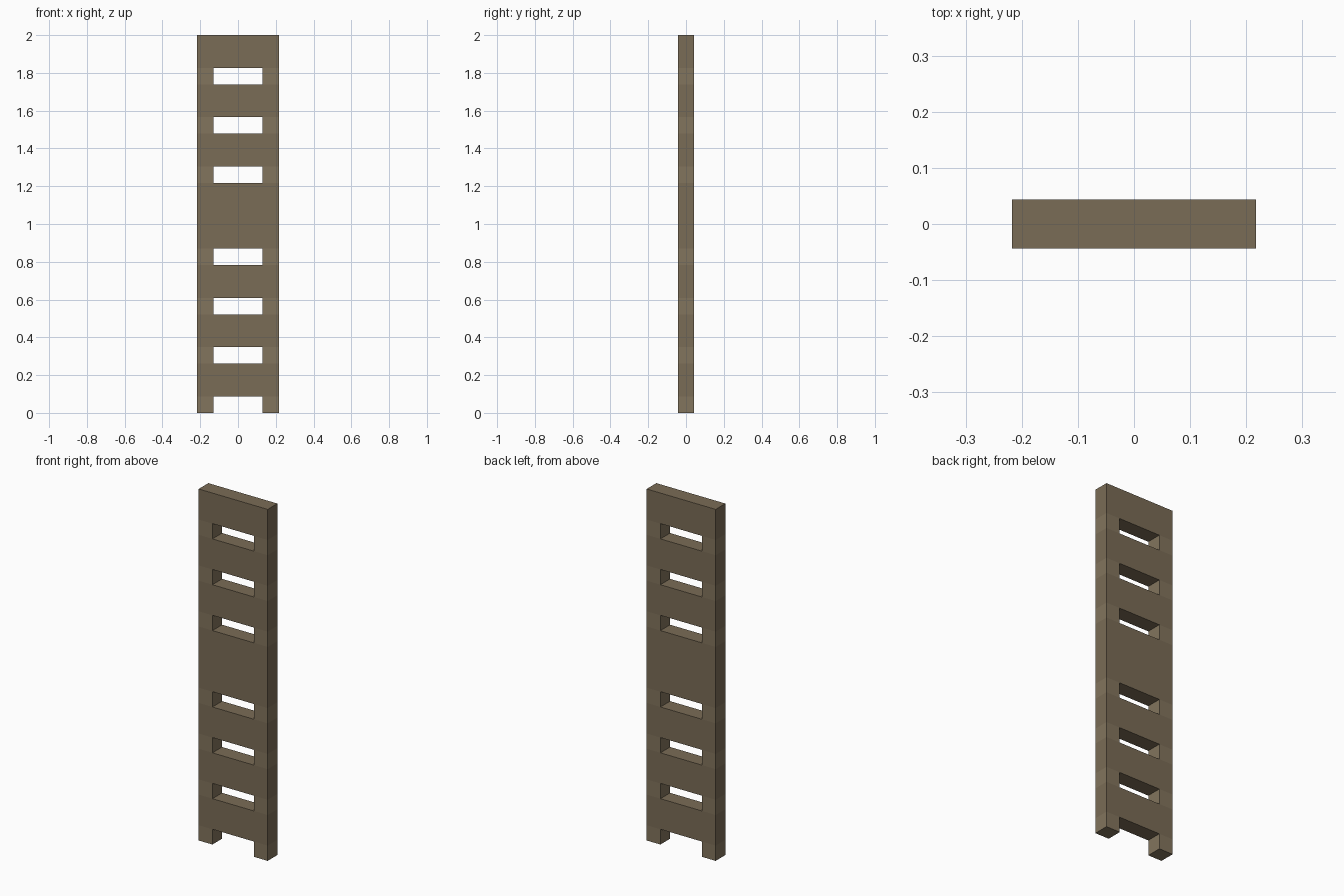
import bpy, bmesh, math
from mathutils import Matrix, Vector

if "Cube" in bpy.data.objects:
    bpy.data.objects.remove(bpy.data.objects["Cube"])

U = 2 / 23                      # block size: 5 wide, 1 deep, 23 tall
SLOTS = {0, 3, 6, 9, 14, 17, 20}  # rows with a three-block opening


def material(name, color):
    m = bpy.data.materials.new(name)
    m.diffuse_color = (*color, 1)
    m.use_nodes = True
    m.node_tree.nodes["Principled BSDF"].inputs["Base Color"].default_value = m.diffuse_color
    return m


# Front sheet of square cells, with the openings removed
bm = bmesh.new()
for row in range(23):
    for col in range(5):
        if row in SLOTS and 1 <= col <= 3:
            continue
        x, z = (col - 2.5) * U, row * U
        corners = [(x, z), (x + U, z), (x + U, z + U), (x, z + U)]
        bm.faces.new([bm.verts.new((a, -U / 2, b)) for a, b in corners])
bmesh.ops.remove_doubles(bm, verts=bm.verts, dist=1e-4)

# Thicken the sheet into a closed frame
ext = bmesh.ops.extrude_face_region(bm, geom=bm.faces[:], use_keep_orig=True)
moved = [v for v in ext["geom"] if isinstance(v, bmesh.types.BMVert)]
bmesh.ops.translate(bm, verts=moved, vec=(0, U, 0))
bmesh.ops.recalc_face_normals(bm, faces=bm.faces)

# Lighter rail pieces beside the openings, darker planks elsewhere
for f in bm.faces:
    inside = f.calc_center_median() - f.normal * U * 0.5
    f.material_index = 1 if math.floor(inside.z / U) in SLOTS else 0
bmesh.ops.dissolve_limit(bm, angle_limit=0.01, verts=bm.verts[:],
                         edges=bm.edges[:], delimit={'MATERIAL'})

mesh = bpy.data.meshes.new("ladder_frame")
bm.to_mesh(mesh)
bm.free()
mesh.materials.append(material("plank_wood", (0.195, 0.15, 0.093)))
mesh.materials.append(material("rail_wood", (0.225, 0.177, 0.11)))
bpy.context.collection.objects.link(bpy.data.objects.new("ladder_frame", mesh))
